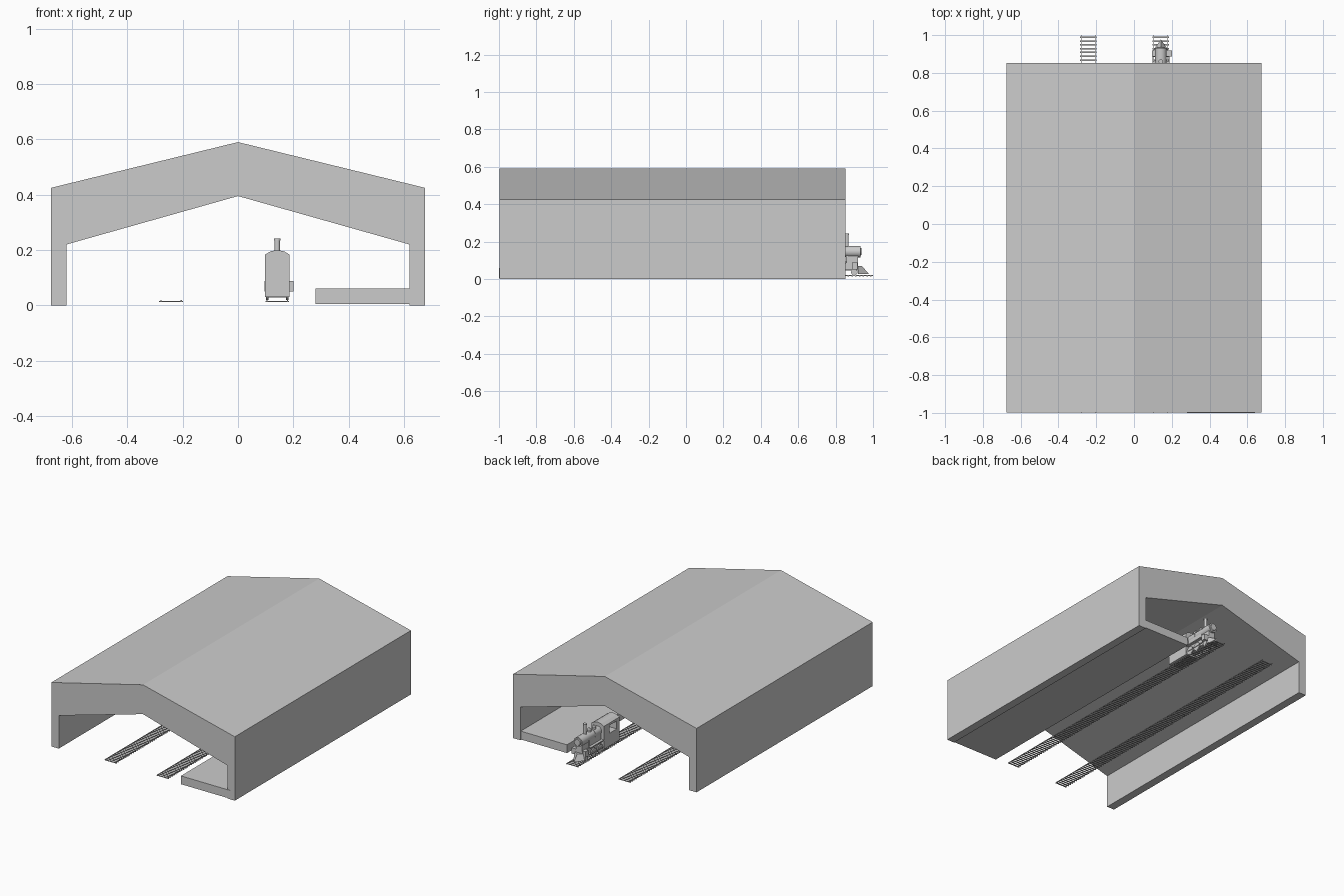
import bpy, bmesh, math
from mathutils import Vector, Matrix

if "Cube" in bpy.data.objects:
    bpy.data.objects.remove(bpy.data.objects["Cube"])


def finish(name, bm, smooth=False):
    bmesh.ops.recalc_face_normals(bm, faces=bm.faces)
    me = bpy.data.meshes.new(name)
    bm.to_mesh(me)
    bm.free()
    ob = bpy.data.objects.new(name, me)
    bpy.context.collection.objects.link(ob)
    if smooth:
        bpy.ops.object.select_all(action='DESELECT')
        ob.select_set(True)
        bpy.context.view_layer.objects.active = ob
        bpy.ops.object.shade_smooth_by_angle()
    return ob


def box(name, x0, x1, y0, y1, z0, z1):
    bm = bmesh.new()
    bmesh.ops.create_cube(bm, size=1)
    bmesh.ops.scale(bm, vec=(x1 - x0, y1 - y0, z1 - z0), verts=bm.verts)
    bmesh.ops.translate(bm, vec=((x0 + x1) / 2, (y0 + y1) / 2, (z0 + z1) / 2), verts=bm.verts)
    return finish(name, bm)


def prism(name, pts, y0, y1):
    """Extrude an xz outline along y."""
    bm = bmesh.new()
    f = bm.faces.new([bm.verts.new((x, y0, z)) for x, z in pts])
    r = bmesh.ops.extrude_face_region(bm, geom=[f])
    vs = [v for v in r['geom'] if isinstance(v, bmesh.types.BMVert)]
    bmesh.ops.translate(bm, vec=(0, y1 - y0, 0), verts=vs)
    return finish(name, bm)


def rod(name, a, b, r1, r2=None, n=24):
    """Cylinder or cone from point a to point b."""
    a, b = Vector(a), Vector(b)
    bm = bmesh.new()
    rot = (b - a).to_track_quat('Z', 'Y').to_matrix().to_4x4()
    bmesh.ops.create_cone(bm, cap_ends=True, segments=n, radius1=r1,
                          radius2=r1 if r2 is None else r2, depth=(b - a).length,
                          matrix=Matrix.Translation((a + b) / 2) @ rot)
    return finish(name, bm, True)


# Shed: walls and thick gabled roof in one profile
half = [(0.62, 0), (0.675, 0), (0.675, 0.425), (0, 0.59)]
inner = [(0, 0.395), (0.62, 0.22)]
outline = half + [(-x, z) for x, z in half[-2::-1]] + [(-0.62, 0.22)] + inner
prism("shed", outline, -0.998, 0.853)

# Platform along the right wall
box("platform", 0.28, 0.64, -1.0, 0.851, 0.005, 0.06)

# Two tracks with sleepers
for side, cx in (("left", -0.242), ("right", 0.142)):
    for s in (-1, 1):
        x = cx + s * 0.037
        box(side + "_rail", x - 0.002, x + 0.002, -1, 1, 0.015, 0.020)
    sleeper = box(side + "_sleepers", cx - 0.043, cx + 0.043, -0.996, -0.988, 0.012, 0.016)
    arr = sleeper.modifiers.new("repeat", 'ARRAY')
    arr.use_relative_offset = False
    arr.use_constant_offset = True
    arr.constant_offset_displace = (0, 0.02, 0)
    arr.count = 100

C = 0.142
# Locomotive cab with side windows
cab = prism("cab", [(C - 0.045, 0.03), (C + 0.045, 0.03), (C + 0.045, 0.183), (C + 0.025, 0.195),
                    (C, 0.2), (C - 0.025, 0.195), (C - 0.045, 0.183)], 0.56, 0.725)
cut = box("window_cutter", C - 0.1, C + 0.1, 0.59, 0.665, 0.115, 0.168)
cut.hide_render = True
cut.hide_set(True)
mod = cab.modifiers.new("windows", 'BOOLEAN')
mod.object = cut
mod.solver = 'EXACT'

# Boiler, bands, smokebox door and headstock
rod("boiler", (C, 0.72, 0.146), (C, 0.925, 0.146), 0.029)
rod("smokebox", (C, 0.865, 0.146), (C, 0.932, 0.146), 0.031)
rod("smokebox_door", (C, 0.93, 0.146), (C, 0.937, 0.146), 0.024, 0.019)
rod("boiler_band", (C, 0.785, 0.146), (C, 0.79, 0.146), 0.031)

# Chimney and domes
rod("chimney", (C, 0.86, 0.165), (C, 0.86, 0.242), 0.010)
rod("chimney_rim", (C, 0.86, 0.234), (C, 0.86, 0.242), 0.012)
for y in (0.765, 0.815):
    rod("dome_base", (C, y, 0.165), (C, y, 0.187), 0.013)
    rod("dome_cap", (C, y, 0.187), (C, y, 0.196), 0.013, 0.006)

# Frame, saddle and running boards
box("frame", C - 0.026, C + 0.026, 0.60, 0.92, 0.045, 0.085)
box("saddle", C - 0.022, C + 0.022, 0.855, 0.92, 0.08, 0.125)
box("firebox", C - 0.026, C + 0.026, 0.72, 0.85, 0.08, 0.14)
for s in (-1, 1):
    x = C + s * 0.036
    box("running_board", x - 0.009, x + 0.009, 0.72, 0.86, 0.088, 0.094)

    # Wheels and coupling rods
    for y, r in ((0.755, 0.027), (0.82, 0.027), (0.90, 0.017)):
        rod("wheel", (x - 0.004, y, 0.02 + r), (x + 0.004, y, 0.02 + r), r)
    xr = C + s * 0.043
    box("coupling_rod", xr - 0.002, xr + 0.002, 0.74, 0.89, 0.045, 0.052)

# Steam cylinders, the right one standing proud
box("right_steam_chest", C + 0.02, C + 0.058, 0.888, 0.918, 0.05, 0.088)
box("left_steam_chest", C - 0.046, C - 0.02, 0.888, 0.918, 0.05, 0.088)

# Pilot wedge at the nose
bm = bmesh.new()
v = [bm.verts.new(p) for p in (
    (C - 0.04, 0.92, 0.028), (C + 0.04, 0.92, 0.028), (C, 0.977, 0.028),
    (C - 0.03, 0.92, 0.07), (C + 0.03, 0.92, 0.07), (C, 0.94, 0.07))]
for f in ((0, 1, 2), (3, 4, 5), (0, 1, 4, 3), (1, 2, 5, 4), (2, 0, 3, 5)):
    bm.faces.new([v[i] for i in f])
finish("pilot", bm)
